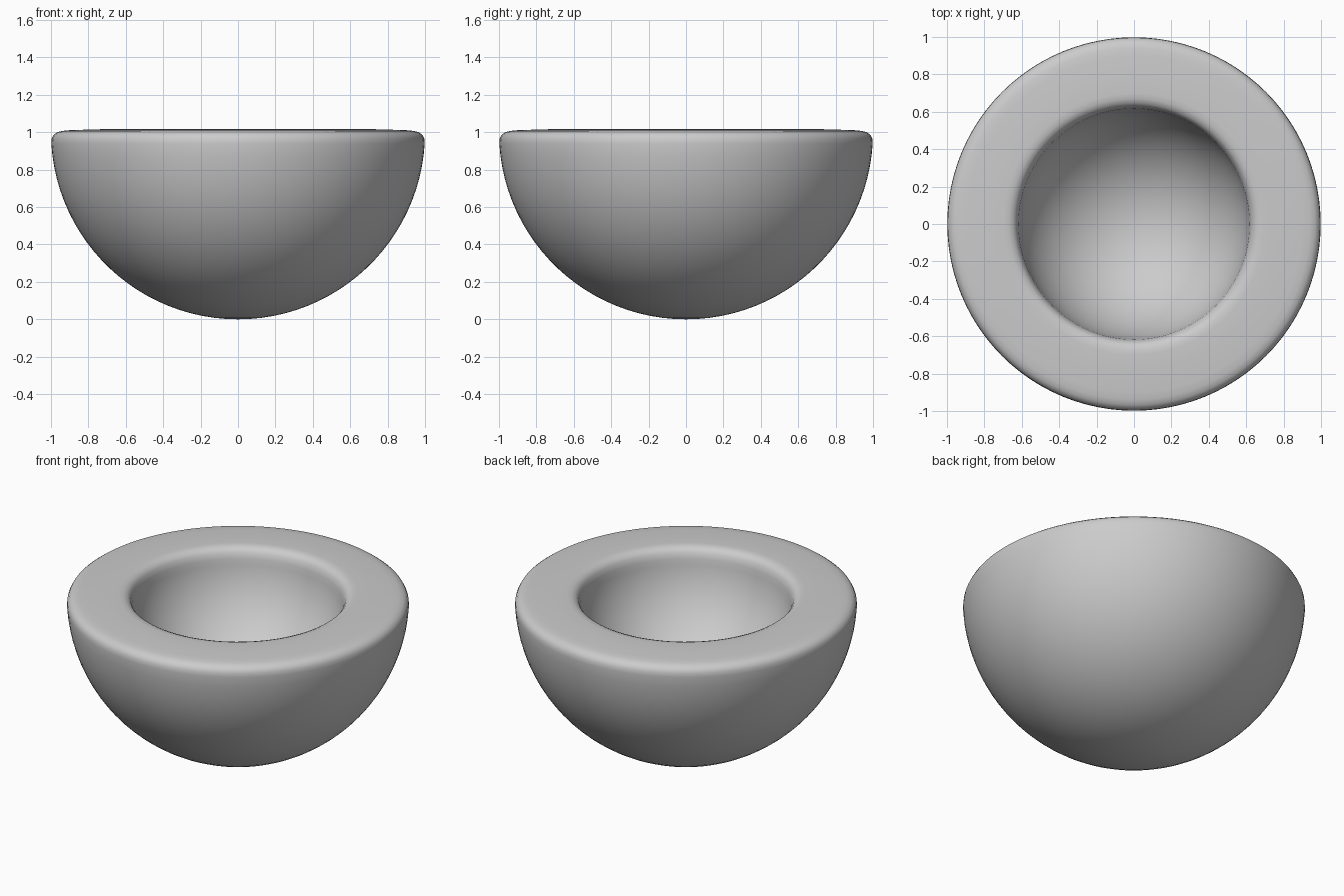
import bpy, bmesh, math

if "Cube" in bpy.data.objects:
    bpy.data.objects.remove(bpy.data.objects["Cube"])

SEG, RINGS = 96, 24
R_OUT, R_IN, ZC = 1.0, 0.62, 1.0


def arc(radius, top_z, rising):
    # quarter-sphere profile from the pole up to a height near the rim
    end = math.asin((top_z - ZC) / radius)
    pts = []
    for i in range(RINGS + 1):
        a = -math.pi / 2 + (end + math.pi / 2) * i / RINGS
        pts.append((radius * math.cos(a), ZC + radius * math.sin(a)))
    pts[0] = (0.0, ZC - radius)
    return pts if rising else pts[::-1]


# closed profile: outer shell, rounded rim, inner hollow
profile = arc(R_OUT, 0.94, True)
profile += [(0.996, 0.966), (0.986, 0.986), (0.967, 1.0), (0.94, 1.007), (0.90, 1.011),
            (0.78, 1.015), (0.70, 1.017), (0.67, 1.015), (0.645, 1.005), (0.628, 0.985)]
profile += arc(R_IN, 0.95, False)

# bowl: spin the profile around z
bm = bmesh.new()
verts = [bm.verts.new((r, 0, z)) for r, z in profile]
edges = [bm.edges.new(pair) for pair in zip(verts, verts[1:])]
bmesh.ops.spin(bm, geom=verts + edges, cent=(0, 0, 0), axis=(0, 0, 1),
               angle=2 * math.pi, steps=SEG, use_merge=True)
bmesh.ops.remove_doubles(bm, verts=bm.verts, dist=1e-4)
bmesh.ops.recalc_face_normals(bm, faces=bm.faces)
for f in bm.faces:
    f.smooth = True
mesh = bpy.data.meshes.new("bowl")
bm.to_mesh(mesh)
bm.free()
bowl = bpy.data.objects.new("bowl", mesh)
bpy.context.collection.objects.link(bowl)
